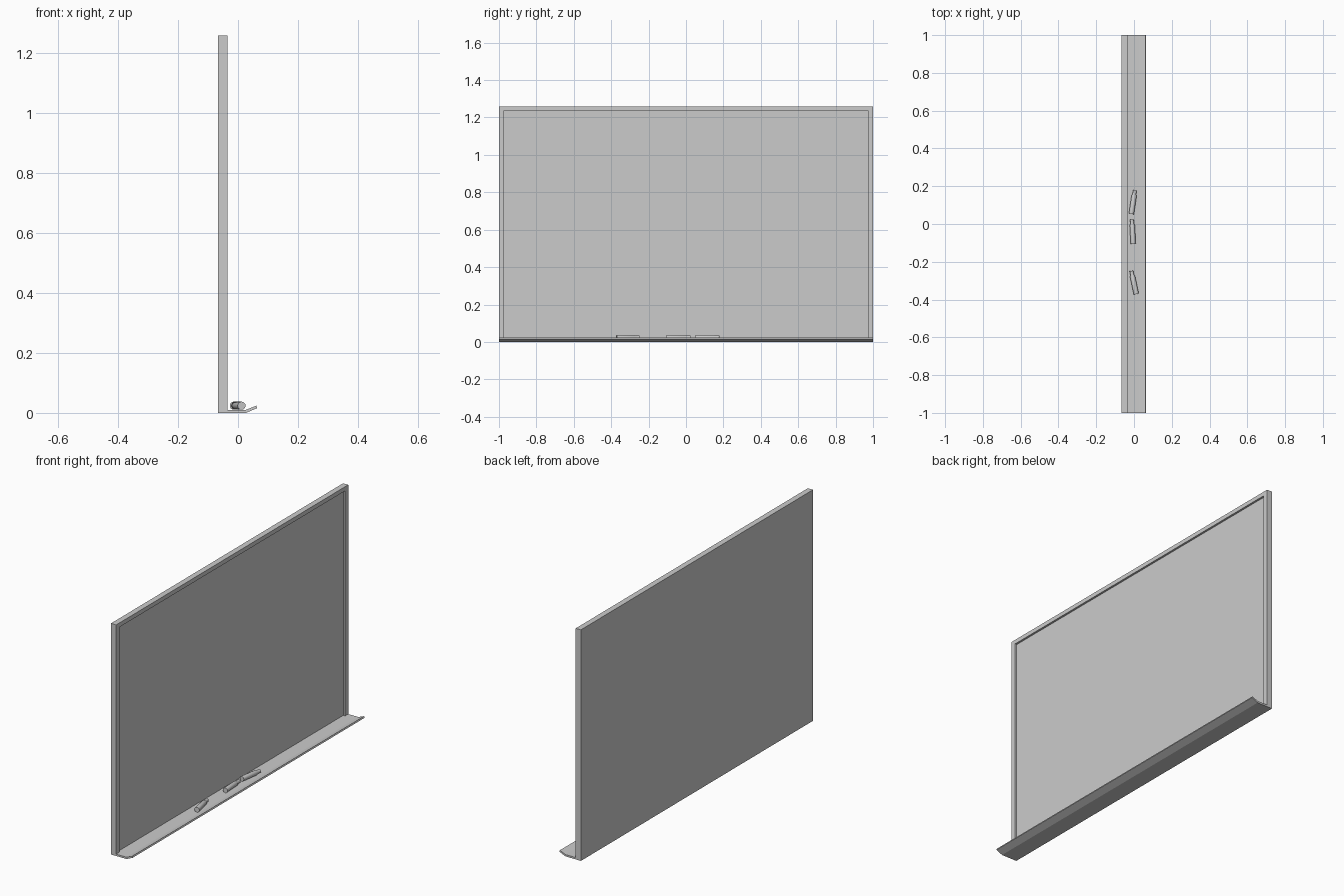
import bpy, bmesh, math
from mathutils import Matrix, Vector

if "Cube" in bpy.data.objects:
    bpy.data.objects.remove(bpy.data.objects["Cube"])


def mesh_object(name, bm):
    bmesh.ops.recalc_face_normals(bm, faces=bm.faces)
    me = bpy.data.meshes.new(name)
    bm.to_mesh(me)
    bm.free()
    ob = bpy.data.objects.new(name, me)
    bpy.context.collection.objects.link(ob)
    return ob


def extrude(name, points, offset):
    """Closed profile pushed along an offset vector."""
    bm = bmesh.new()
    face = bm.faces.new([bm.verts.new(p) for p in points])
    res = bmesh.ops.extrude_face_region(bm, geom=[face], use_keep_orig=True)
    verts = [g for g in res["geom"] if isinstance(g, bmesh.types.BMVert)]
    bmesh.ops.translate(bm, verts=verts, vec=offset)
    return mesh_object(name, bm)


BACK, FRONT, PANEL = -0.066, -0.035, -0.046
HEIGHT, SIDE, TOP = 1.26, 0.027, 0.023

# Frame: upside-down U around the sides and top
inner_y, inner_z = 1 - SIDE, HEIGHT - TOP
u_shape = [(-1, 0), (-1, HEIGHT), (1, HEIGHT), (1, 0),
           (inner_y, 0), (inner_y, inner_z), (-inner_y, inner_z), (-inner_y, 0)]
extrude("frame", [(BACK, y, z) for y, z in u_shape], (FRONT - BACK, 0, 0))

# Recessed writing panel
panel = [(-inner_y, 0), (inner_y, 0), (inner_y, inner_z), (-inner_y, inner_z)]
extrude("writing_panel", [(BACK, y, z) for y, z in panel], (PANEL - BACK, 0, 0))

# Marker tray with an upturned lip
tray = [(PANEL, 0), (0.027, 0), (0.064, 0.016), (0.061, 0.024), (0.026, 0.01), (PANEL, 0.01)]
extrude("marker_tray", [(x, -1, z) for x, z in tray], (0, 2, 0))


def marker(name, base, tip, segments=20):
    """Lathed pen lying on the tray from base to tip."""
    base, tip = Vector((*base, 0.024)), Vector((*tip, 0.024))
    length = (tip - base).length
    profile = [(0, 0), (0.0135, 0), (0.0135, length - 0.03), (0.0095, length - 0.021),
               (0.0095, length), (0, length)]
    bm = bmesh.new()
    verts = [bm.verts.new((r, 0, h)) for r, h in profile]
    edges = [bm.edges.new(pair) for pair in zip(verts, verts[1:])]
    bmesh.ops.spin(bm, geom=verts + edges, cent=(0, 0, 0), axis=(0, 0, 1),
                   angle=2 * math.pi, steps=segments)
    bmesh.ops.remove_doubles(bm, verts=bm.verts, dist=0.0001)
    turn = (tip - base).to_track_quat('Z', 'Y').to_matrix().to_4x4()
    bmesh.ops.transform(bm, matrix=Matrix.Translation(base) @ turn, verts=bm.verts)
    ob = mesh_object(name, bm)
    bpy.ops.object.select_all(action='DESELECT')
    ob.select_set(True)
    bpy.context.view_layer.objects.active = ob
    bpy.ops.object.shade_smooth_by_angle(angle=math.radians(25))


# Three markers resting on the tray
marker("marker_right", (-0.014, 0.053), (0.005, 0.179))
marker("marker_middle", (-0.004, -0.104), (-0.011, 0.023))
marker("marker_left", (0.012, -0.371), (-0.014, -0.248))
